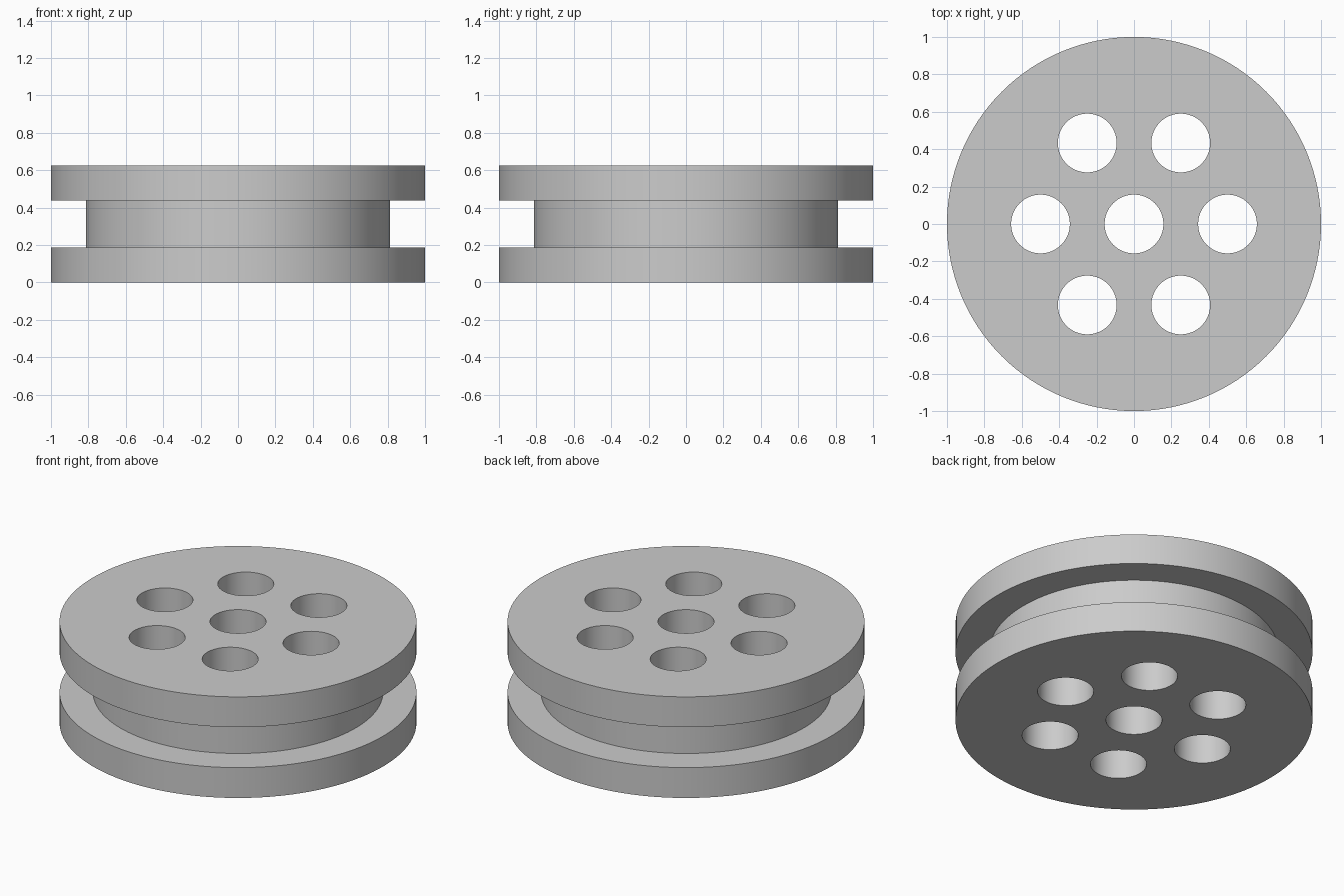
import bpy, bmesh
from math import cos, sin, pi, radians

cube = bpy.data.objects.get("Cube")
if cube:
    bpy.data.objects.remove(cube, do_unlink=True)

RIM, HUB = 1.0, 0.8125
HEIGHT, LIP = 0.625, 0.1875
HOLE, HOLE_CIRCLE = 0.157, 0.5

grey = bpy.data.materials.new("plain grey")
grey.use_nodes = True
COLOUR = (0.6, 0.6, 0.6, 1)
grey.diffuse_color = COLOUR
grey.node_tree.nodes["Principled BSDF"].inputs["Base Color"].default_value = COLOUR


def add_turned(bm, profile, segments, cx=0, cy=0):
    """Closed solid turned around a vertical axis from (radius, z) points."""
    rings = []
    for r, z in profile:
        angles = [2 * pi * i / segments for i in range(segments)]
        rings.append([bm.verts.new((cx + r * cos(a), cy + r * sin(a), z)) for a in angles])
    for low, high in zip(rings, rings[1:]):
        for i in range(segments):
            j = (i + 1) % segments
            bm.faces.new((low[i], low[j], high[j], high[i]))
    bm.faces.new(rings[0][::-1])
    bm.faces.new(rings[-1])


def make_object(name, bm):
    mesh = bpy.data.meshes.new(name)
    bm.to_mesh(mesh)
    bm.free()
    mesh.materials.append(grey)
    obj = bpy.data.objects.new(name, mesh)
    bpy.context.collection.objects.link(obj)
    return obj


# Grooved wheel: two wide rims around a narrower hub
bm = bmesh.new()
add_turned(bm, [(RIM, 0), (RIM, LIP), (HUB, LIP),
                (HUB, HEIGHT - LIP), (RIM, HEIGHT - LIP), (RIM, HEIGHT)], 128)
wheel = make_object("grooved_wheel", bm)

# Cutters: one centre hole and a ring of six
bm = bmesh.new()
centres = [(0, 0)] + [(HOLE_CIRCLE * cos(k * pi / 3), HOLE_CIRCLE * sin(k * pi / 3))
                      for k in range(6)]
for cx, cy in centres:
    add_turned(bm, [(HOLE, -0.1), (HOLE, HEIGHT + 0.1)], 64, cx, cy)
cutter = make_object("hole_cutters", bm)
cutter.hide_render = True

# Drill the holes, then drop the cutters
drill = wheel.modifiers.new("drill holes", 'BOOLEAN')
drill.operation = 'DIFFERENCE'
drill.solver = 'EXACT'
drill.object = cutter
bpy.ops.object.select_all(action='DESELECT')
bpy.context.view_layer.objects.active = wheel
wheel.select_set(True)
bpy.ops.object.modifier_apply(modifier=drill.name)
bpy.data.objects.remove(cutter, do_unlink=True)

# Smooth round walls with crisp edges
bpy.ops.object.shade_smooth_by_angle(angle=radians(30))
